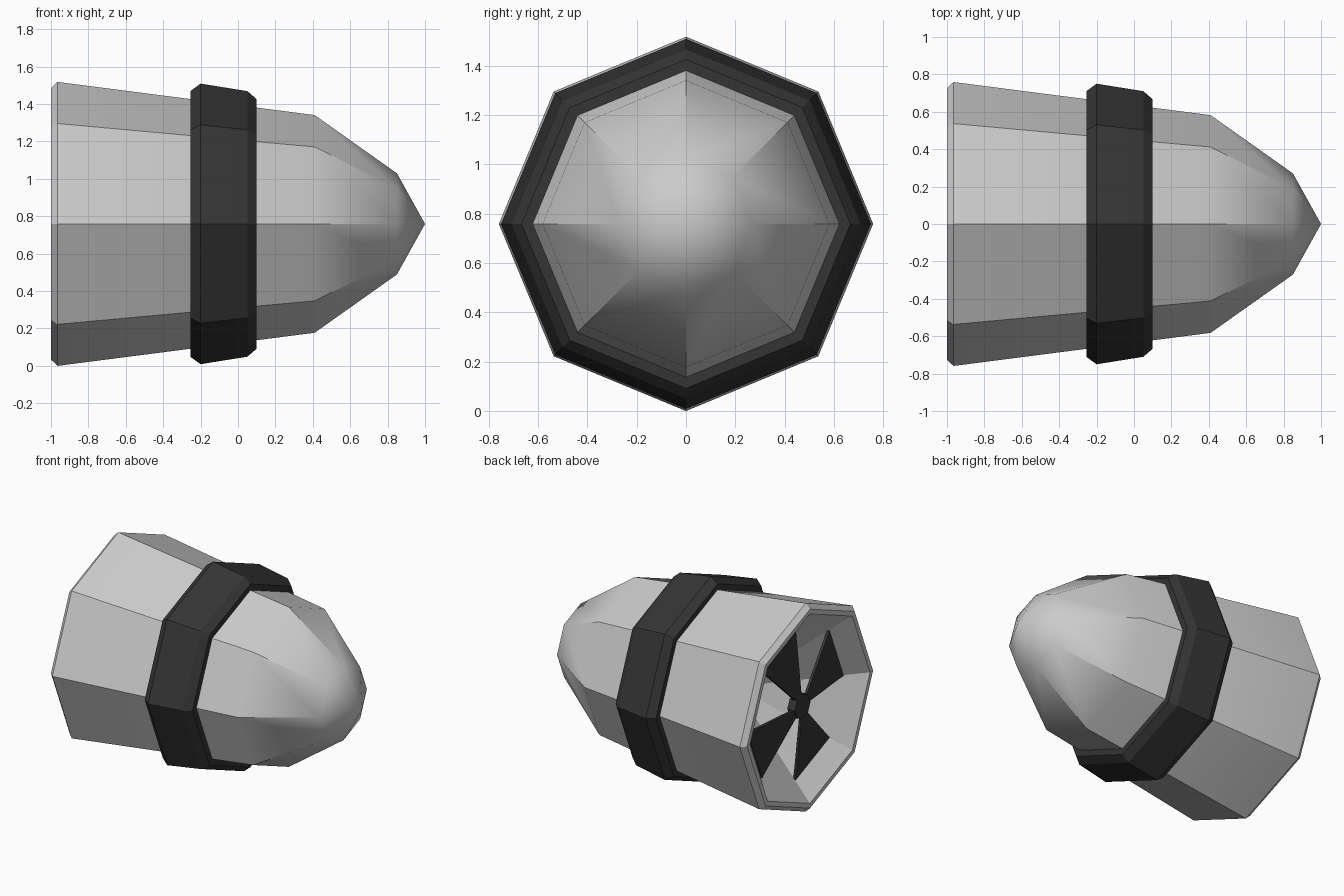
import bpy, bmesh
from math import sin, cos, pi, radians

if "Cube" in bpy.data.objects:
    bpy.data.objects.remove(bpy.data.objects["Cube"])

AXIS_Z = 0.759

dark = bpy.data.materials.new("dark_grey")
dark.diffuse_color = (0.035, 0.035, 0.035, 1)
dark.use_nodes = True
dark.node_tree.nodes["Principled BSDF"].inputs["Base Color"].default_value = dark.diffuse_color


def finish(bm, name, mat=None, smooth=None):
    bmesh.ops.recalc_face_normals(bm, faces=bm.faces)
    me = bpy.data.meshes.new(name)
    bm.to_mesh(me)
    bm.free()
    ob = bpy.data.objects.new(name, me)
    bpy.context.collection.objects.link(ob)
    if mat:
        me.materials.append(mat)
    if smooth:
        bpy.ops.object.select_all(action='DESELECT')
        ob.select_set(True)
        bpy.context.view_layer.objects.active = ob
        bpy.ops.object.shade_smooth_by_angle(angle=radians(smooth))
    return ob


def point(x, r, a):
    return (x, -r * cos(a), AXIS_Z + r * sin(a))


def lathe(profile, name, mat=None, smooth=None, closed=False, sides=8):
    """Turn (x, radius) points around the x axis."""
    bm = bmesh.new()
    rings = []
    for x, r in profile:
        if r == 0:
            rings.append([bm.verts.new(point(x, 0, 0))] * sides)
        else:
            rings.append([bm.verts.new(point(x, r, 2 * pi * i / sides)) for i in range(sides)])
    pairs = list(zip(rings, rings[1:]))
    if closed:
        pairs.append((rings[-1], rings[0]))
    for a, b in pairs:
        for i in range(sides):
            j = (i + 1) % sides
            bm.faces.new(list(dict.fromkeys([a[i], a[j], b[j], b[i]])))
    return finish(bm, name, mat, smooth)


# Eight-sided shell: nose, tapered wall, bevelled rim and conical rear hollow
lathe([(1, 0), (0.85, 0.27), (0.41, 0.582), (-0.965, 0.759), (-1, 0.725),
       (-1, 0.69), (-0.97, 0.66), (-0.4, 0)],
      "body_shell", smooth=30)

# Dark band around the middle
lathe([(-0.255, 0.62), (-0.255, 0.71), (-0.2, 0.75), (0.05, 0.71),
       (0.1, 0.667), (0.1, 0.58)], "middle_band", dark, closed=True)

# Small fan hub
lathe([(-0.94, 0), (-0.94, 0.09), (-0.88, 0.09), (-0.88, 0)], "fan_hub", dark)

# Four fan blades filling every other octant, tips set back to the wall
bm = bmesh.new()
for k in range(4):
    a, b = radians(90 * k), radians(90 * k + 45)
    front, back = ([bm.verts.new(point(x + d, r, t)) for x, r, t in
                    ((-0.935, 0.05, a), (-0.885, 0.55, a), (-0.885, 0.55, b), (-0.935, 0.05, b))]
                   for d in (0, 0.02))
    bm.faces.new(front)
    bm.faces.new(back[::-1])
    for i in range(4):
        j = (i + 1) % 4
        bm.faces.new((front[i], back[i], back[j], front[j]))
finish(bm, "fan_blades", dark)
